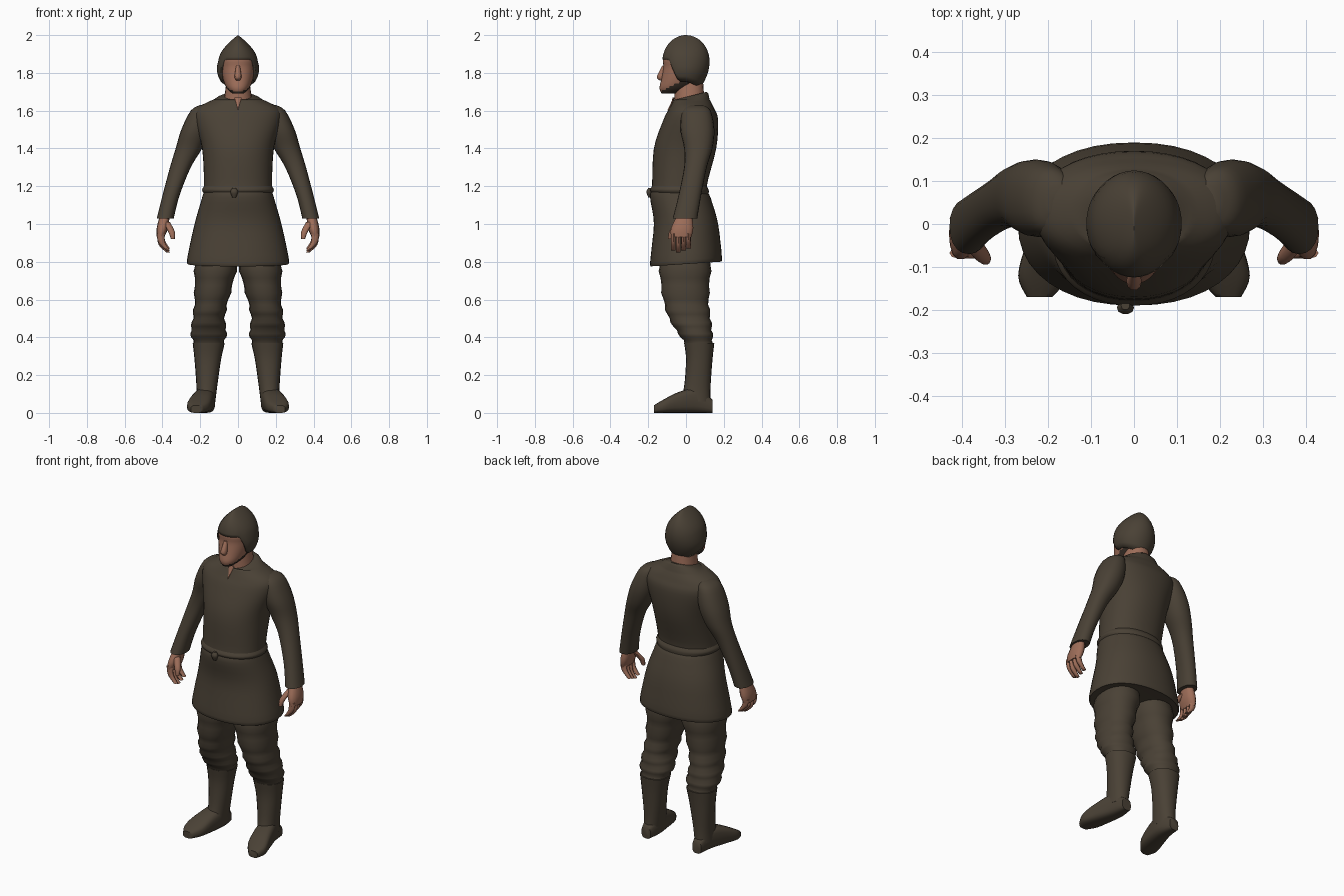
import bpy, bmesh, math

default_cube = bpy.data.objects.get("Cube")
if default_cube:
    bpy.data.objects.remove(default_cube, do_unlink=True)


def material(name, red, green, blue):
    result = bpy.data.materials.new(name)
    result.use_nodes = True
    result.diffuse_color = (red, green, blue, 1)
    for node in result.node_tree.nodes:
        if node.type == 'BSDF_PRINCIPLED':
            node.inputs["Base Color"].default_value = result.diffuse_color
            node.inputs["Roughness"].default_value = .9
    return result


wool = material("brown_wool", .068, .053, .036)
skin = material("skin", .34, .155, .1)
beard = material("dark_beard", .035, .025, .018)


def finish(name, bm, colour, mirror=False):
    """Turn a bmesh into a smooth shaded object, optionally mirrored in x."""
    bmesh.ops.recalc_face_normals(bm, faces=bm.faces)
    mesh = bpy.data.meshes.new(name)
    bm.to_mesh(mesh)
    bm.free()
    mesh.materials.append(colour)
    part = bpy.data.objects.new(name, mesh)
    bpy.context.collection.objects.link(part)
    bpy.ops.object.select_all(action='DESELECT')
    part.select_set(True)
    bpy.context.view_layer.objects.active = part
    bpy.ops.object.shade_smooth_by_angle(angle=math.radians(50))
    if mirror:
        modifier = part.modifiers.new("mirror", 'MIRROR')
        modifier.use_mirror_merge = False
    return part


def bridge(bm, rings):
    """Join neighbouring rings of vertices with quads."""
    for lower, upper in zip(rings, rings[1:]):
        for i in range(len(lower)):
            bm.faces.new((lower[i - 1], lower[i], upper[i], upper[i - 1]))


def smooth_rows(rows, steps=4):
    """Insert cross-sections along a smooth spline through the given ones."""
    result = []
    for i in range(len(rows) - 1):
        before, start, end = rows[max(i - 1, 0)], rows[i], rows[i + 1]
        after = rows[min(i + 2, len(rows) - 1)]
        for step in range(steps):
            t = step / steps
            row = []
            for a, b, c, d in zip(before, start, end, after):
                linear, square = c - a, 2 * a - 5 * b + 4 * c - d
                cubic = 3 * (b - c) + d - a
                row.append(b + t * (linear + t * (square + t * cubic)) / 2)
            result.append(row)
    return result + [rows[-1]]


def loft(name, rows, colour, sides=20, power=2.2, along_y=False, fold=0, mirror=False):
    """Skin rounded sections given as (position, low u, high u, low v, high v)."""
    def rounded(value):
        return math.copysign(abs(value) ** (2 / power), value)

    bm = bmesh.new()
    rings = []
    for index, (position, u_low, u_high, v_low, v_high) in enumerate(smooth_rows(rows)):
        swell = fold * math.sin(index * 2)
        ring = []
        for i in range(sides):
            angle = math.tau * i / sides
            u = (u_low + u_high) / 2 + ((u_high - u_low) / 2 + swell) * rounded(math.cos(angle))
            v = (v_low + v_high) / 2 + ((v_high - v_low) / 2 + swell) * rounded(math.sin(angle))
            corner = (u, position, v) if along_y else (u, v, position)
            ring.append(bm.verts.new(corner))
        rings.append(ring)
    bridge(bm, rings)
    bm.faces.new(rings[0])
    bm.faces.new(rings[-1])
    return finish(name, bm, colour, mirror)


def centred(*rows):
    """Expand (height, half width, front, back) into sections centred on x."""
    return [(height, -half, half, front, back) for height, half, front, back in rows]


# Tunic with a collar that rises at the nape and a hem that dips in front
tunic = loft("tunic", centred(
    (.79, .26, -.18, .18), (.81, .27, -.19, .19), (1, .23, -.17, .17),
    (1.14, .19, -.19, .13), (1.2, .18, -.18, .11), (1.4, .19, -.17, .16),
    (1.55, .23, -.12, .17), (1.61, .22, -.09, .15), (1.65, .15, -.07, .13),
    (1.68, .08, -.06, .11)), wool, sides=40)
for vertex in tunic.data.vertices:
    if vertex.co.z > 1.66:
        vertex.co.z += (vertex.co.y - .03) / 4
    elif vertex.co.z < .85:
        vertex.co.z += vertex.co.y / 15

# Belt, its knot and the slit at the throat
loft("belt", centred((1.16, .18, -.18, .12), (1.18, .19, -.19, .12), (1.2, .18, -.18, .11)),
     wool, sides=40)
loft("belt_knot", [(1.14, -.03, -.01, -.2, -.18), (1.17, -.04, 0, -.21, -.18),
                   (1.19, -.03, -.01, -.2, -.18)], wool, sides=10)
loft("neck_opening", centred((1.6, 0, -.1, -.09), (1.64, .01, -.08, -.07),
                             (1.67, .02, -.07, -.06)), skin, sides=8)

# Sleeves
loft("sleeves", [
    (1.63, .15, .2, .02, .09), (1.6, .14, .25, -.02, .13), (1.5, .15, .3, -.03, .15),
    (1.4, .19, .33, -.01, .14), (1.3, .25, .36, -.01, .11), (1.15, .31, .4, -.04, .08),
    (1.03, .34, .43, -.07, .06)], wool, mirror=True)

# Hands with curled fingers and a thumb
loft("palms", [(1.06, .36, .41, -.04, .03), (.98, .37, .43, -.08, .04),
               (.93, .39, .43, -.08, .03)], skin, sides=14, mirror=True)
for place, finger in enumerate(("index", "middle", "ring", "little")):
    front = -.08 + .027 * place
    back = front + .025
    tip = .85 + .01 * abs(place - 1)
    loft(finger + "_fingers", [
        (.95, .39, .43, front, back), (tip + .04, .385, .42, front, back),
        (tip, .36, .38, front, back)], skin, sides=8, mirror=True)
loft("thumbs", [(1.01, .36, .4, -.06, -.02), (.96, .335, .37, -.09, -.06),
                (.92, .335, .355, -.095, -.075)], skin, sides=10, mirror=True)

# Trousers with gathered folds, tucked into boots
loft("trousers", [
    (.86, 0, .22, -.13, .13), (.75, .01, .23, -.14, .13), (.6, .05, .23, -.12, .12),
    (.5, .07, .24, -.09, .13), (.42, .06, .25, -.04, .14), (.36, .08, .23, 0, .14)],
    wool, fold=.005, mirror=True)
loft("boot_shafts", [
    (.37, .07, .24, -.01, .15), (.28, .09, .23, 0, .14), (.14, .11, .22, -.01, .13),
    (.06, .12, .22, -.03, .13)], wool, mirror=True)
loft("boot_feet", [
    (.14, .14, .2, 0, .07), (.06, .12, .22, 0, .13), (-.04, .13, .25, 0, .11),
    (-.12, .15, .27, 0, .07), (-.17, .19, .25, 0, .04)],
    wool, power=3, along_y=True, mirror=True)

# Neck, head and nose, with a beard along the jaw
loft("neck", centred((1.62, .08, -.06, .1), (1.76, .06, -.06, .09)), skin)
head = loft("head", centred(
    (1.69, .03, -.13, -.05), (1.72, .06, -.14, .03), (1.77, .08, -.13, .08),
    (1.83, .09, -.12, .1), (1.88, .09, -.12, .1), (1.94, .05, -.08, .08)), skin, sides=32)
head.data.materials.append(beard)
for face in head.data.polygons:
    jaw_line = 1.77 + face.center.y / 2
    if face.center.z < min(jaw_line, 1.77):
        face.material_index = 1
loft("nose", centred((1.76, .01, -.14, -.11), (1.78, .018, -.155, -.11),
                     (1.84, .01, -.125, -.1)), skin, sides=10)


def cap_size(height):
    """Half width and half depth of the cap: ridged crown above, ear bulge below."""
    t = abs(height - brow) / crown
    if height > brow:
        return .105 * (1 - t ** 1.8), .125 * math.sqrt(max(0, 1 - t * t))
    return .105 + .05 * t - .09 * t * t, .125 * (1 - .4 * t * t)


def cap_rim(forward):
    """Height of the cap's edge: at the brow in front, low over ears and nape."""
    opening = min(1, max(0, (forward - .42) / .3))
    return 1.755 + .035 * min(0, forward) + .115 * opening


# Cap, open at the face
brow, crown = 1.86, .14
sides, steps = 40, 14
bm = bmesh.new()
rings = []
for step in range(steps + 1):
    climb = math.sin(math.pi / 2 * step / steps)
    ring = []
    for i in range(sides):
        angle = math.tau * i / sides
        rim = cap_rim(-math.sin(angle))
        height = rim + (brow + crown - rim) * climb
        width, depth = cap_size(height)
        ring.append(bm.verts.new((width * math.cos(angle), depth * math.sin(angle), height)))
    rings.append(ring)
bridge(bm, rings)
bmesh.ops.remove_doubles(bm, verts=bm.verts, dist=.0005)
cap = finish("cap", bm, wool)
shell = cap.modifiers.new("thickness", 'SOLIDIFY')
shell.thickness = .012
shell.offset = -1
